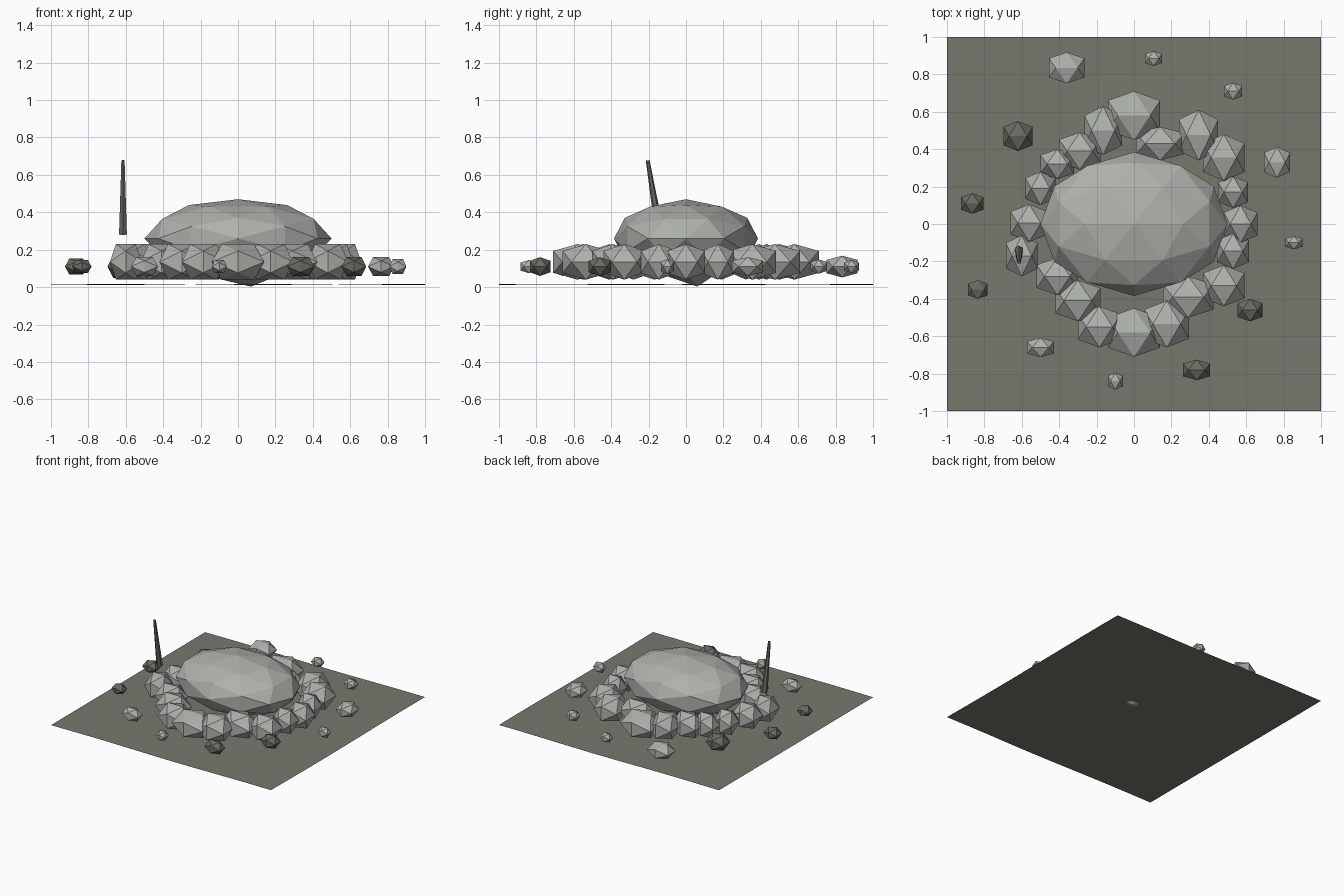
import bpy, bmesh, math
from mathutils import Vector, Matrix

if "Cube" in bpy.data.objects:
    bpy.data.objects.remove(bpy.data.objects["Cube"])


def material(name, rgb):
    m = bpy.data.materials.new(name)
    m.diffuse_color = (*rgb, 1)
    m.use_nodes = True
    m.node_tree.nodes["Principled BSDF"].inputs["Base Color"].default_value = m.diffuse_color
    return m


EARTH = material("earth", (0.19, 0.187, 0.155))
PALE = material("pale_stone", (0.42, 0.44, 0.405))
DARK = material("dark_stone", (0.145, 0.145, 0.122))


def finish(name, bm, mat):
    me = bpy.data.meshes.new(name)
    bm.to_mesh(me)
    bm.free()
    me.materials.append(mat)
    ob = bpy.data.objects.new(name, me)
    bpy.context.collection.objects.link(ob)
    return ob


def icosahedron():
    # unit icosahedron with a horizontal edge on top
    bm = bmesh.new()
    t = (1 + 5 ** 0.5) / 2
    for a in (-1, 1):
        for b in (-t, t):
            for co in ((a, 0, b), (0, b, a), (b, a, 0)):
                bm.verts.new(Vector(co).normalized())
    bmesh.ops.convex_hull(bm, input=bm.verts[:])
    bmesh.ops.recalc_face_normals(bm, faces=bm.faces[:])
    return bm


def rock(name, x, y, z, hx, hy, hz, mat):
    # faceted stone, given by centre and half extents
    bm = icosahedron()
    k = 0.8507
    bmesh.ops.transform(bm, verts=bm.verts[:],
                        matrix=Matrix.Translation((x, y, z)) @ Matrix.Diagonal((hx / k, hy / k, hz / k, 1)))
    return finish(name, bm, mat)


# gently uneven ground sheet
bm = bmesh.new()
bmesh.ops.create_grid(bm, x_segments=10, y_segments=10, size=1)
for v in bm.verts:
    v.co.z = 0.015 + 0.003 * math.sin(4 * v.co.x + 1) * math.cos(3 * v.co.y + v.co.x)
bmesh.ops.triangulate(bm, faces=bm.faces[:])
finish("ground", bm, EARTH)

# large faceted dome, its lowest point touching the ground
bm = icosahedron()
bmesh.ops.subdivide_edges(bm, edges=bm.edges[:], cuts=1, use_grid_fill=True)
for v in bm.verts:
    n = v.co.normalized()
    v.co = (0.5 * n.x, 0.385 * n.y, 0.26 + 0.21 * n.z)
    if n.z < -0.99:
        v.co = (0.07, 0.06, 0.003)
finish("dome", bm, PALE)

# ring of stones: x, y, half width, half depth
RING = [(.57, 0, .09, .10), (.53, .17, .08, .085), (.48, .355, .11, .125), (.345, .475, .105, .135),
        (.14, .43, .13, .09), (0, .58, .14, .13), (-.165, .50, .10, .13), (-.29, .39, .11, .10),
        (-.41, .32, .09, .08), (-.50, .19, .08, .09), (-.56, .005, .10, .10), (-.60, -.17, .085, .11),
        (-.41, -.28, .11, .10), (-.30, -.41, .12, .11), (-.185, -.55, .115, .11), (0, -.58, .14, .13),
        (.175, -.535, .12, .125), (.29, -.39, .135, .11), (.48, -.33, .11, .11), (.53, -.145, .085, .095)]
for x, y, hx, hy in RING:
    rock("ring_stone", x, y, 0.135, hx, hy, 0.095, PALE)

# scattered stones: x, y, half width, half depth, half height
LOOSE_PALE = [(-.36, .835, .095, .083, .058), (.105, .885, .045, .04, .035), (.53, .71, .048, .045, .038),
              (.765, .33, .07, .083, .05), (.855, -.10, .045, .035, .04), (-.10, -.84, .04, .045, .035),
              (-.50, -.66, .072, .052, .05)]
LOOSE_DARK = [(.62, -.46, .066, .06, .05), (.335, -.78, .072, .055, .05), (-.835, -.35, .052, .05, .035),
              (-.865, .11, .06, .055, .042), (-.62, .47, .078, .08, .06)]
for group, mat in ((LOOSE_PALE, PALE), (LOOSE_DARK, DARK)):
    for x, y, hx, hy, hz in group:
        rock("loose_stone", x, y, 0.11, hx, hy, hz, mat)

# leaning tapered post
bm = bmesh.new()
bmesh.ops.create_cone(bm, cap_ends=True, segments=6, radius1=0.024, radius2=0.01, depth=0.40)
bmesh.ops.transform(bm, verts=bm.verts[:],
                    matrix=Matrix.Translation((-.615, -.172, .48)) @ Matrix.Rotation(0.165, 4, 'X'))
finish("post", bm, DARK)
